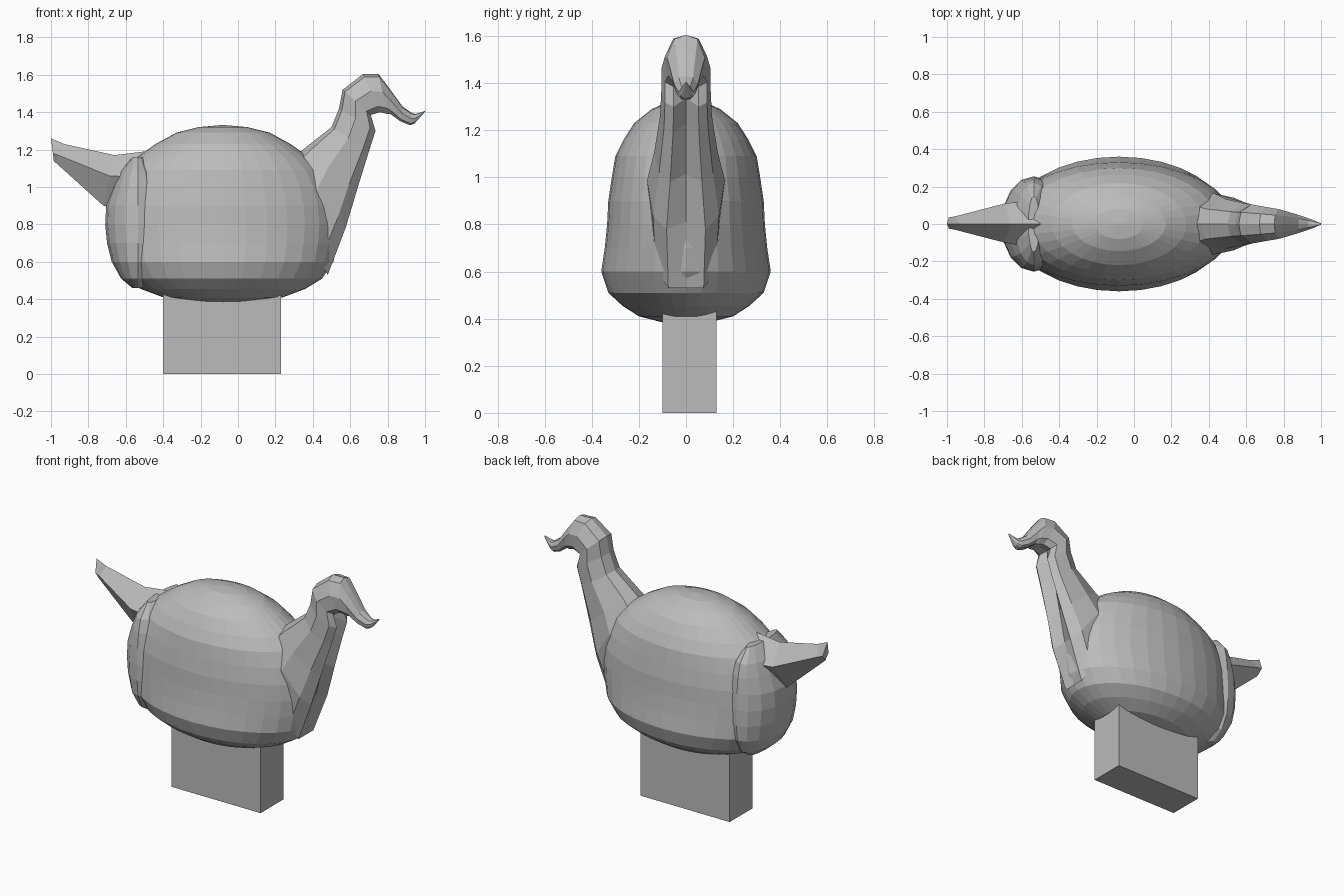
import bpy, bmesh, math

cube = bpy.data.objects.get("Cube")
if cube:
    bpy.data.objects.remove(cube, do_unlink=True)

grey = bpy.data.materials.new("plain grey")
grey.use_nodes = True
grey.diffuse_color = (0.5, 0.5, 0.5, 1)
grey.node_tree.nodes["Principled BSDF"].inputs["Base Color"].default_value = (0.5, 0.5, 0.5, 1)


def loft(name, rings):
    """Skin a stack of equal-length rings and cap both ends, flat shaded."""
    bm = bmesh.new()
    loops = [[bm.verts.new(p) for p in ring] for ring in rings]
    n = len(loops[0])
    for a, b in zip(loops, loops[1:]):
        for i in range(n):
            j = (i + 1) % n
            bm.faces.new((a[i], a[j], b[j], b[i]))
    bm.faces.new(loops[0])
    bm.faces.new(loops[-1])
    bmesh.ops.remove_doubles(bm, verts=bm.verts, dist=0.0005)
    bmesh.ops.recalc_face_normals(bm, faces=bm.faces)
    mesh = bpy.data.meshes.new(name)
    bm.to_mesh(mesh)
    bm.free()
    mesh.materials.append(grey)
    obj = bpy.data.objects.new(name, mesh)
    bpy.context.collection.objects.link(obj)
    return obj


def ellipse(cx, z, rx, ry, n):
    return [(cx + rx * math.cos(math.tau * i / n), ry * math.sin(math.tau * i / n), z)
            for i in range(n)]


# Body: stacked ellipses (height, half length, half width)
body = [(.38, .02, .01), (.387, .17, .11), (.41, .32, .2), (.455, .44, .27),
        (.51, .53, .33), (.6, .59, .36), (.7, .61, .345), (.8, .62, .335),
        (.9, .61, .33), (1, .58, .315), (1.09, .53, .3), (1.16, .46, .265),
        (1.23, .36, .22), (1.29, .25, .145), (1.32, .13, .08), (1.33, .02, .01)]
loft("body", [ellipse(-.08, z, rx, ry, 32) for z, rx, ry in body])

# Rump: rounded swelling on the tail end
rump = [(.46, .03, .12), (.51, .09, .2), (.6, .14, .245), (.7, .165, .255),
        (.8, .175, .255), (.9, .17, .25), (1, .135, .24), (1.08, .1, .22), (1.16, .03, .15)]
loft("rump", [ellipse(-.535, z, rx, ry, 16) for z, rx, ry in rump])


def neck_ring(xb, zb, xf, zf, w, groove):
    half = [(.08, .6), (.45, 1), (.85, .85), (1, .5)]
    shape = [(0, 0)] + half + [(1 - groove, 0)] + [(t, -s) for t, s in reversed(half)]
    return [(xb + (xf - xb) * t, w * s, zb + (zf - zb) * t) for t, s in shape]


# Neck, head and beak: back point, front point, half width, throat groove
neck = [(.2, 1.02, .48, .53, .15, 0), (.3, 1.16, .575, .78, .165, .08),
        (.36, 1.21, .635, .98, .135, .15), (.5, 1.32, .7, 1.19, .11, .3),
        (.54, 1.42, .735, 1.3, .105, .3), (.56, 1.52, .71, 1.385, .105, .1),
        (.67, 1.605, .76, 1.4, .09, 0), (.75, 1.605, .8, 1.39, .08, 0),
        (.8, 1.54, .815, 1.39, .07, 0), (.88, 1.43, .87, 1.35, .05, 0),
        (.93, 1.395, .92, 1.33, .033, 0), (.95, 1.39, .945, 1.34, .025, 0),
        (1, 1.407, .998, 1.4, .004, 0)]
loft("neck_and_head", [neck_ring(*r) for r in neck])

# Tail: tapering wedge with a blunt end
loft("tail", [
    [(-.5, 0, 1.19), (-.5, .13, 1.05), (-.55, 0, .85), (-.5, -.13, 1.05)],
    [(-.66, 0, 1.17), (-.69, .11, 1.06), (-.72, 0, .9), (-.69, -.1, 1.06)],
    [(-.93, 0, 1.23), (-.96, .04, 1.17), (-.975, 0, 1.13), (-.96, -.03, 1.17)],
    [(-1, 0, 1.26), (-.99, .035, 1.18), (-.985, 0, 1.14), (-.99, -.025, 1.18)]])

# Stand: rectangular block running up into the belly
loft("stand", [[(-.4, -.1, z), (.23, -.1, z), (.23, .13, z), (-.4, .13, z)] for z in (0, .43)])
